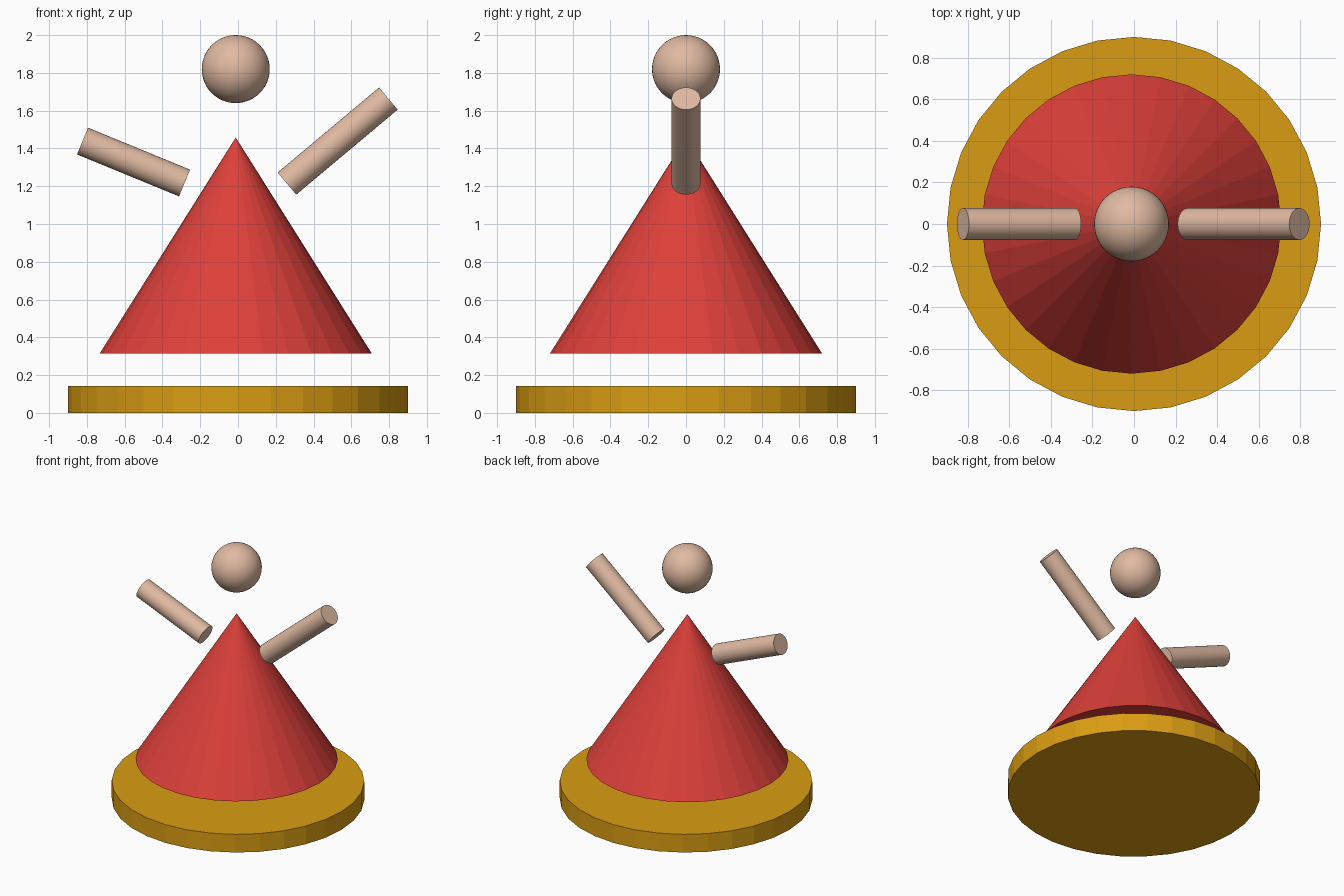
import bpy, math
from mathutils import Vector

if "Cube" in bpy.data.objects:
    bpy.data.objects.remove(bpy.data.objects["Cube"])


def material(name, rgb):
    m = bpy.data.materials.new(name)
    m.diffuse_color = (*rgb, 1)
    m.use_nodes = True
    m.node_tree.nodes["Principled BSDF"].inputs["Base Color"].default_value = m.diffuse_color
    return m


gold = material("gold", (0.70, 0.335, 0.006))
red = material("red", (0.73, 0.051, 0.042))
skin = material("skin", (0.745, 0.49, 0.36))


def finish(name, mat, smooth=False):
    ob = bpy.context.object
    ob.name = name
    ob.data.materials.append(mat)
    if smooth:
        bpy.ops.object.shade_smooth_by_angle(angle=math.radians(30))
    return ob


def limb(name, start, end, radius):
    """Cylinder running between two points."""
    a, b = Vector(start), Vector(end)
    bpy.ops.mesh.primitive_cylinder_add(
        vertices=32, radius=radius, depth=(b - a).length, location=(a + b) / 2,
        rotation=(b - a).to_track_quat('Z', 'Y').to_euler())
    return finish(name, skin, smooth=True)


# Round faceted base disc
bpy.ops.mesh.primitive_cylinder_add(vertices=32, radius=0.9, depth=0.143,
                                    location=(0, 0, 0.0715))
finish("base", gold)

# Faceted cone body floating above the base
bpy.ops.mesh.primitive_cone_add(vertices=32, radius1=0.72, radius2=0, depth=1.143,
                                location=(-0.012, 0, 0.315 + 1.143 / 2))
finish("body", red)

# Floating head
bpy.ops.mesh.primitive_uv_sphere_add(segments=48, ring_count=24, radius=0.18,
                                     location=(-0.012, 0, 1.82))
finish("head", skin, smooth=True)

# Raised arms, one higher than the other
limb("left_arm", (-0.283, 0, 1.217), (-0.823, 0, 1.439), 0.0765)
limb("right_arm", (0.259, 0, 1.214), (0.796, 0, 1.664), 0.0765)
